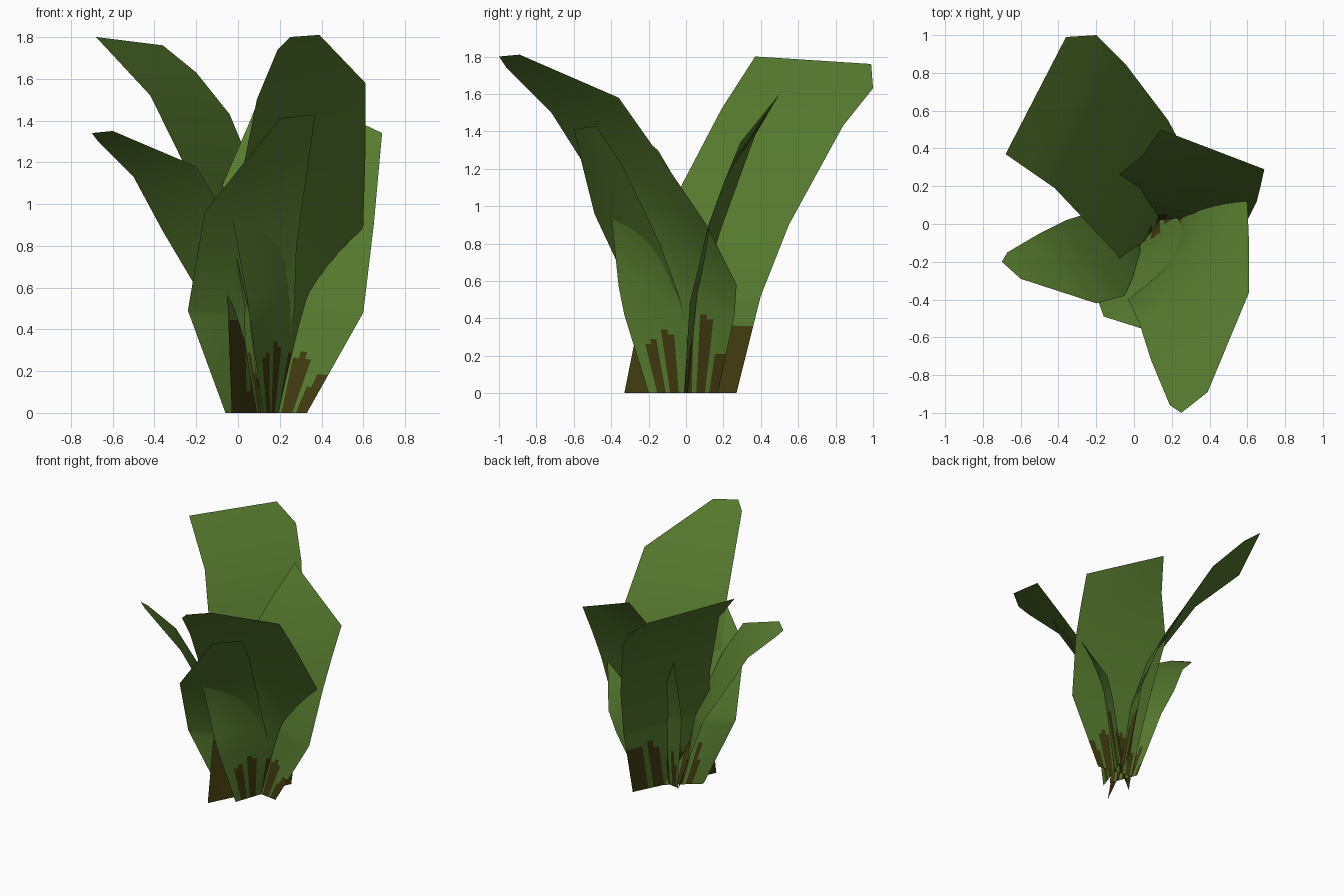
import bpy, bmesh
from mathutils import Vector


def material(name, rgb):
    m = bpy.data.materials.new(name)
    m.diffuse_color = (*rgb, 1)
    return m


green = material("leaf green", (0.094, 0.195, 0.028))
brown = material("dry brown", (0.052, 0.044, 0.005))


def leaf(name, streaks, stations, tip=None):
    """Sheet lofted between pairs of left/right margin points, base upwards.
    streaks: height of the dry brown streak in each lengthwise column."""
    cols = len(streaks)
    pairs = [(Vector(s[:3]), Vector(s[3:])) for s in stations]
    rows = []
    for (l0, r0), (l1, r1) in zip(pairs, pairs[1:]):
        n = 16 if l0.z < 0.3 else 1          # fine rows only where streaks are
        rows += [(l0.lerp(l1, i / n), r0.lerp(r1, i / n)) for i in range(n)]
    rows.append(pairs[-1])
    bm = bmesh.new()
    grid = [[bm.verts.new(l.lerp(r, c / cols)) for c in range(cols + 1)] for l, r in rows]
    for a, b in zip(grid, grid[1:]):
        for c in range(cols):
            f = bm.faces.new((a[c], a[c + 1], b[c + 1], b[c]))
            f.material_index = int(f.calc_center_median().z < streaks[c])
            f.smooth = True
    if tip:
        t = bm.verts.new(tip)
        for c in range(cols):
            bm.faces.new((grid[-1][c], grid[-1][c + 1], t)).smooth = True
    me = bpy.data.meshes.new(name)
    bm.to_mesh(me)
    bm.free()
    me.materials.append(green)
    me.materials.append(brown)
    bpy.context.collection.objects.link(bpy.data.objects.new(name, me))


# Tall leaf leaning back and left
leaf("back_leaf", [.43, .43, .43, .38, .1, .25, .3, 0, .2, 0, .33, .4, 0, .36, .37, .37], [
    (-.03, -.33, 0, .27, .27, 0),
    (-.05, -.22, .55, .26, .40, .52),
    (-.10, -.15, .87, .18, .55, .90),
    (-.42, .19, 1.52, -.04, .84, 1.43),
    (-.55, .28, 1.66, -.20, 1.0, 1.63),
    (-.68, .37, 1.80, -.36, .99, 1.76)])

# Tall leaf leaning forward
leaf("front_leaf", [0, 0, .27, .3, 0, .34, .32, 0, 0, .3, 0, .45, .4, 0, .2, .2], [
    (.12, -.20, 0, .25, .17, 0),
    (.06, -.33, .42, .42, .26, .42),
    (.04, -.36, .57, .48, .27, .58),
    (-.03, -.40, .95, .60, .11, .90),
    (.03, -.53, 1.20, .61, -.12, 1.24),
    (.09, -.72, 1.50, .61, -.36, 1.58),
    (.19, -.96, 1.74, .39, -.89, 1.81)], tip=(.25, -1.0, 1.80))

# Shorter leaf under the front one
leaf("low_front_leaf", [0, 0, 0, 0, .2, .3, 0, .2, .3, 0, .34, .3, 0, .2, .2, 0], [
    (-.06, -.13, 0, .20, .08, 0),
    (-.24, -.27, .49, .27, -.03, .50),
    (-.16, -.49, .96, .28, -.14, .80),
    (.03, -.55, 1.20, .34, -.34, 1.22),
    (.20, -.60, 1.41, .37, -.48, 1.43)])

# Leaf arching to the left
leaf("left_leaf", [.2, .3, 0, .34, 0, .25, .3, 0, .2, .3, 0, .1], [
    (.11, -.14, 0, .03, .07, 0),
    (.05, -.16, .50, -.20, .07, .60),
    (-.05, -.38, .93, -.36, .02, .87),
    (-.20, -.42, 1.18, -.50, -.05, 1.13),
    (-.60, -.29, 1.35, -.67, -.15, 1.30)], tip=(-.70, -.20, 1.34))

# Broad upright leaf on the right with a slanted end
leaf("right_leaf", [.17, .17, .14, 0, .27, .30, .28, 0, .2, 0, .32, .3, 0, .3, .2, 0], [
    (.33, -.01, 0, .05, .03, 0),
    (.60, .02, .48, -.04, .11, .60),
    (.65, .12, .90, -.08, .26, 1.08),
    (.67, .20, 1.12, .05, .37, 1.38),
    (.69, .29, 1.34, .14, .50, 1.60)])
